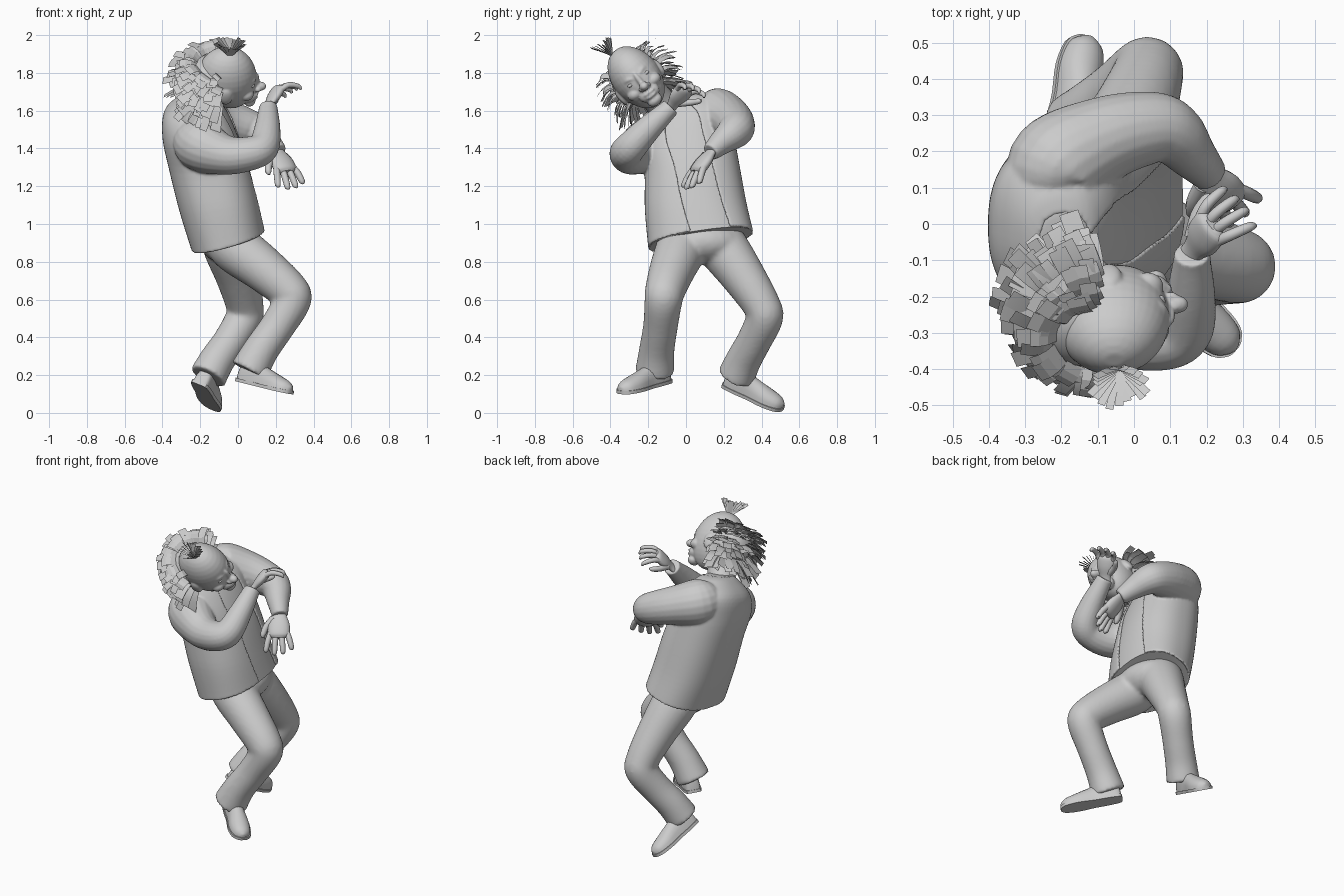
import bpy, math, random
from mathutils import Vector, Matrix

if "Cube" in bpy.data.objects:
    bpy.data.objects.remove(bpy.data.objects["Cube"])
random.seed(4)
V = Vector
TAU = 2 * math.pi

def select(obs):
    bpy.ops.object.select_all(action='DESELECT')
    for o in obs:
        o.select_set(True)
    bpy.context.view_layer.objects.active = obs[0]

def make(name, verts, faces, angle=50):
    me = bpy.data.meshes.new(name)
    me.from_pydata([tuple(v) for v in verts], [], faces)
    ob = bpy.data.objects.new(name, me)
    bpy.context.collection.objects.link(ob)
    select([ob])
    bpy.ops.object.mode_set(mode='EDIT')
    bpy.ops.mesh.select_all(action='SELECT')
    bpy.ops.mesh.normals_make_consistent(inside=False)
    bpy.ops.object.mode_set(mode='OBJECT')
    bpy.ops.object.shade_smooth_by_angle(angle=math.radians(angle))
    return ob

def blend(name, obs, voxel, rounds):
    """Fuse overlapping closed parts into one softly blended skin."""
    select(obs)
    bpy.ops.object.join()
    ob = bpy.context.object
    ob.name = name
    m = ob.modifiers.new("fuse", 'REMESH')
    m.mode, m.voxel_size, m.use_smooth_shade = 'VOXEL', voxel, True
    m = ob.modifiers.new("soften", 'SMOOTH')
    m.factor, m.iterations = .5, rounds
    return ob

def smooth_path(keys, n):
    """Catmull-Rom interpolation of key tuples of any length."""
    k = [V(p) for p in keys]
    k = [k[0] * 2 - k[1]] + k + [k[-1] * 2 - k[-2]]
    out = []
    for i in range(1, len(k) - 2):
        a, b, c, d = k[i - 1:i + 3]
        for j in range(n):
            t = j / n
            out.append(0.5 * (2 * b + (c - a) * t + (2 * a - 5 * b + 4 * c - d) * t * t
                              + (3 * b - a - 3 * c + d) * t ** 3))
    return out + [k[-2]]

def skin(name, rings, closed=True, caps=True, angle=50):
    n = len(rings[0])
    verts = [v for r in rings for v in r]
    faces = [(i * n + j, i * n + (j + 1) % n, (i + 1) * n + (j + 1) % n, (i + 1) * n + j)
             for i in range(len(rings) - 1) for j in range(n if closed else n - 1)]
    if caps:
        faces += [tuple(range(n)), tuple(range(len(verts) - n, len(verts)))]
    return make(name, verts, faces, angle)

def tube(name, keys, sides=20, n=6, flat=1.0, side=None):
    """Round limb through (x, y, z, radius) keys; flat squashes it across 'side'."""
    p = smooth_path([V(k) for k in keys], n)
    rings, u = [], V(side) if side else V((0.31, 0.2, 0.93))
    for i, q in enumerate(p):
        t = (p[min(i + 1, len(p) - 1)] - p[max(i - 1, 0)]).xyz.normalized()
        u = (u - t * u.dot(t)).normalized()
        w, r = t.cross(u), max(q[3], 0.002)
        rings.append([q.xyz + u * r * math.cos(TAU * s / sides) + w * r * flat * math.sin(TAU * s / sides)
                      for s in range(sides)])
    return skin(name, rings)

def ball(name, mat, loc, rad, shape=lambda p: p, seg=24):
    """Ellipsoid in the frame of mat, optionally reshaped."""
    rings = []
    for i in range(1, seg // 2):
        a = TAU * i / seg
        ps = [shape(V((math.sin(a) * math.cos(b), math.sin(a) * math.sin(b), math.cos(a))))
              for b in (TAU * j / seg for j in range(seg))]
        rings.append([mat @ (V(loc) + V([p[k] * rad[k] for k in range(3)])) for p in ps])
    return skin(name, rings)

# torso rings: centre, half depth, half width, slope along x, slope along y
TORSO = [(-.05, .078, .915, .195, .278, .28, .15), (-.10, .05, 1.1, .21, .268, .15, .08),
         (-.15, .03, 1.3, .215, .25, .05, .12), (-.195, 0, 1.46, .205, .245, 0, .22),
         (-.215, -.01, 1.58, .175, .22, -.05, .3), (-.20, -.04, 1.65, .11, .14, -.1, .3),
         (-.19, -.06, 1.67, .07, .09, -.1, .3)]

def torso(name, inset, a0, a1, n, solid):
    rings = []
    for cx, cy, cz, rx, ry, tx, ty in smooth_path(TORSO, 5):
        ring = []
        twist = 0 if solid else (1.25 - cz) * 24     # the front opening runs aslant
        for i in range(n):
            a = math.radians(a0 + twist + (a1 - a0) * i / (n - 1))
            c, s = math.cos(a), math.sin(a)
            dx = (rx - inset) * math.copysign(abs(c) ** .85, c)
            dy = (ry - inset) * math.copysign(abs(s) ** .85, s)
            ring.append(V((cx + dx, cy + dy, cz + dx * tx + dy * ty)))
        rings.append(ring)
    return skin(name, rings, solid, solid)

torso("shirt", .010, 0, 351, 40, True)
jacket = torso("jacket", 0, 23, 344, 60, False)
jacket.modifiers.new("thickness", 'SOLIDIFY').thickness = .014
select([jacket])
bpy.ops.object.modifier_apply(modifier="thickness")

# sleeves, fused with the jacket
right = tube("right_sleeve", [(-.24, -.10, 1.50, .09), (-.20, -.20, 1.42, .14), (-.06, -.285, 1.365, .105),
                              (.07, -.315, 1.375, .09), (.135, -.29, 1.41, .083), (.155, -.205, 1.50, .07),
                              (.16, -.10, 1.60, .052), (.16, -.08, 1.62, .05)])
left = tube("left_sleeve", [(-.23, .08, 1.58, .10), (-.21, .16, 1.58, .14), (-.08, .235, 1.55, .118),
                            (.05, .265, 1.51, .10), (.11, .245, 1.48, .088), (.16, .19, 1.435, .068),
                            (.215, .13, 1.38, .048)])
blend("jacket", [jacket, right, left], .0075, 4)

# hands: flattened palm, four curling fingers and a thumb
def hand(name, wrist, d, side, curl, thumb, z=1.0):
    wrist, d = V(wrist), V(d).normalized()
    s = V(side)
    s = (s - d * s.dot(d)).normalized()
    nrm = d.cross(s)
    k = lambda f, l, c, r: tuple(wrist + (d * f + s * l + nrm * c) * z) + (r * z,)
    tube(name + "_palm", [k(-.04, 0, 0, .032), k(0, 0, 0, .032), k(.05, 0, 0, .05),
                          k(.10, 0, 0, .05), k(.118, 0, 0, .03)], 16, 4, .5, s)
    for i in range(4):
        l = (i - 1.5) * .025
        m = (.085, .1, .095, .075)[i]
        tube(f"{name}_finger_{i}", [k(.09, l, 0, .014), k(.09 + m * .45, l * 1.35, curl * .2, .014),
                                    k(.09 + m * (1 - abs(curl) * 3), l * 1.6, curl * .75, .012),
                                    k(.09 + m * (1.1 - abs(curl) * 5), l * 1.65, curl, .005)], 10, 3)
    tube(name + "_thumb", [k(.02, thumb * .025, 0, .018), k(.06, thumb * .06, curl * .3, .016),
                           k(.095, thumb * .075, curl * .6, .013), k(.11, thumb * .076, curl * .7, .005)], 10, 3)

hand("left_hand", (.205, .135, 1.385), (.105, -.16, -.215), (.8, .5, .1), -.02, -1, 1.28)
hand("right_hand", (.165, -.07, 1.63), (.06, .08, .105), (-.5, .75, -.2), -.08, 1, 1.1)

# trousers: seat and two bent legs fused
seat = ball("trouser_seat", Matrix(), (-.04, .08, .905), (.165, .23, .12))
leg_r = tube("right_trouser_leg", [(-.06, .01, .95, .12), (-.02, -.02, .88, .135), (.13, -.07, .765, .122),
                                   (.265, -.11, .65, .107), (.285, -.12, .59, .1), (.21, -.135, .46, .092),
                                   (.12, -.155, .33, .094), (.06, -.165, .22, .104)], 24)
leg_l = tube("left_trouser_leg", [(-.07, .13, .95, .12), (-.05, .19, .88, .135), (0, .305, .72, .117),
                                  (.035, .40, .57, .1), (.03, .415, .50, .098), (-.04, .36, .38, .092),
                                  (-.11, .305, .28, .094), (-.16, .265, .19, .1)], 24)
blend("trousers", [seat, leg_r, leg_l], .012, 6)

# shoes: upper and sole lofted from heel to toe
def shoe(name, heel, toe, up):
    heel, toe, up = V(heel), V(toe), V(up)
    L = (toe - heel).length
    d = (toe - heel) / L
    up = (up - d * up.dot(d)).normalized()
    s = up.cross(d)
    prof = smooth_path([(0, .02, .05), (.04, .043, .10), (.25, .052, .125), (.45, .053, .10),
                        (.7, .063, .075), (.9, .052, .055), (.98, .026, .035), (1, .008, .025)], 3)
    skin(name + "_upper", [[heel + d * t * L + s * w * math.cos(TAU * i / 20)
                            + up * (.01 + h * max(0, math.sin(TAU * i / 20)) ** .8) for i in range(20)]
                           for t, w, h in prof])
    skin(name + "_sole", [[heel + d * ((t - .5) * 1.02 + .5) * L + s * (w + .005) * a + up * b
                           for a, b in ((-1, 0), (1, 0), (1, .018), (-1, .018))] for t, w, h in prof], angle=35)

shoe("right_shoe", (.01, -.10, .165), (.275, -.345, .10), (.15, 0, 1))
shoe("left_shoe", (-.21, .20, .15), (-.135, .51, .015), (.45, .25, .85))

# head frame: x = face direction, y = left ear, z = crown
up = V((.03, -.62, .785)).normalized()
face = V((1, .12, -.12))
face = (face - up * face.dot(up)).normalized()
H = Matrix((face, up.cross(face), up)).transposed().to_4x4()
H.translation = V((-.06, -.262, 1.775))

def skull(p):
    low = max(0, -p.z)
    return V((p.x * (1 - .12 * low) + .18 * low, p.y * (1 - .1 * low), p.z))

tube("neck", [(-.20, -.09, 1.58, .09), (-.15, -.15, 1.66, .082), (-.08, -.22, 1.74, .085)])
parts = [ball("skull", H, (0, 0, 0), (.158, .13, .185), skull, 36)]
feature = lambda *a: parts.append(ball("feature", H, *a))
feature((.12, 0, -.105), (.045, .06, .04))
feature((.125, 0, -.15), (.033, .042, .03))
feature((.155, 0, -.02), (.02, .016, .055))
feature((.178, 0, -.055), (.034, .026, .024))
feature((.160, 0, -.098), (.012, .036, .009))
feature((.156, 0, -.12), (.013, .032, .01))
for s in (1, -1):
    feature((.165, s * .022, -.062), (.018, .015, .014))
    feature((.10, s * .06, -.06), (.045, .045, .035))
    feature((-.005, s * .128, -.03), (.034, .018, .05))
    ball(("right", "", "left")[s + 1] + "_eye", H, (.134, s * .05, -.008), (.014, .02, .011))
    parts.append(tube("brow", [tuple(H @ V(q)) + (r,) for q, r in (
        ((.148, s * .018, .010), .011), ((.137, s * .05, .022), .013), ((.104, s * .085, .010), .007))], 10, 4))
blend("head", parts, .006, 4)

# hair: overlapping flat strips fanning from the back and sides of the scalp
ball("hair_base", H, (-.085, 0, -.01), (.135, .142, .12))
verts, faces = [], []

def strip(root, out, bend, length, width):
    out, n = out.normalized(), len(verts)
    w = out.cross(bend + V((.01, .02, .03))).normalized() * width / 2
    for i in range(4):
        t = i / 3
        c = root + out * length * t + bend * length * t * t * .7
        verts.extend([c - w, c + w])
    faces.extend([(n + 2 * i, n + 2 * i + 1, n + 2 * i + 3, n + 2 * i + 2) for i in range(3)])

rot = H.to_3x3()
for row in range(5):
    for i in range(32):
        a = math.radians(92 + 176 * (i + random.random() * .6) / 32)
        e = math.radians(-36 + row * 17 + random.uniform(-6, 6))
        p = V((math.cos(a) * math.cos(e), math.sin(a) * math.cos(e), math.sin(e)))
        root = H @ V((p.x * .155 - .035, p.y * .132, p.z * .15))
        bend = rot @ V((random.uniform(-.4, .1), random.uniform(-.3, .3), -.75))
        strip(root, rot @ (p + V((0, 0, .3))), bend, random.uniform(.08, .12), random.uniform(.04, .06))

# small tuft on the crown
for i in range(20):
    a = TAU * i / 20
    out = V((.8 * math.cos(a), -.5 + .5 * math.sin(a), .8 + .35 * math.sin(a)))
    strip(V((-.04, -.395, 1.89)), out, V((0, -.05, -.1)), random.uniform(.09, .135), .022)
make("hair_strips", verts, faces, 20)
